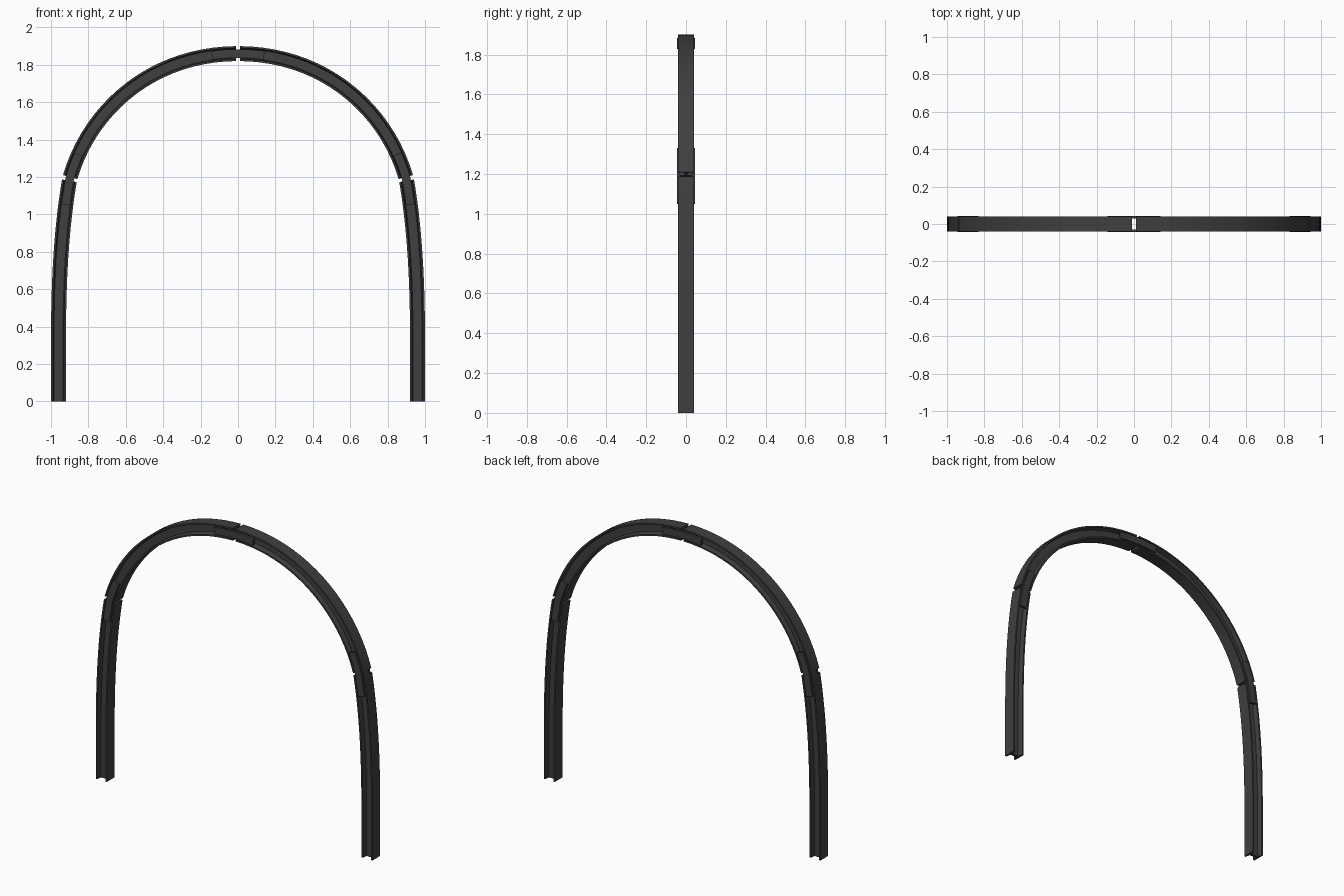
import bpy, bmesh, math
from mathutils import Vector
from mathutils.geometry import interpolate_bezier

if "Cube" in bpy.data.objects:
    bpy.data.objects.remove(bpy.data.objects["Cube"])

steel = bpy.data.materials.new("dark_steel")
steel.diffuse_color = (0.05, 0.05, 0.05, 1)
steel.use_nodes = True
steel.node_tree.nodes["Principled BSDF"].inputs["Base Color"].default_value = steel.diffuse_color

# Centre line of the arch: right half in the xz plane, mirrored to the left
def bez(p0, p1, p2, p3):
    return interpolate_bezier(*[Vector((x, 0, z)) for x, z in (p0, p1, p2, p3)], 120)

lower = [Vector((0.96, 0, 0))] + bez((0.96, 0.3), (0.96, 0.6), (0.95, 0.9), (0.90, 1.19))
upper = bez((0.90, 1.19), (0.80, 1.55), (0.47, 1.86), (0, 1.86))
half = lower + upper[1:]
line = half + [Vector((-p.x, 0, p.z)) for p in reversed(half[:-1])]
dist = [0.0]
for a, b in zip(line, line[1:]):
    dist.append(dist[-1] + (b - a).length)
TOTAL = dist[-1]
JOINT = dist[len(lower) - 1]
JOINTS = (JOINT, TOTAL / 2, TOTAL - JOINT)

def point(s):
    s = min(max(s, 0), TOTAL)
    i = 0
    while i < len(dist) - 2 and dist[i + 1] < s:
        i += 1
    return line[i].lerp(line[i + 1], (s - dist[i]) / (dist[i + 1] - dist[i]))

# Sweep a closed (depth, y) profile along part of the centre line
def sweep(name, profile, s0, s1, n):
    bm = bmesh.new()
    rings = []
    for k in range(n + 1):
        s = s0 + (s1 - s0) * k / n
        t = (point(s + 0.01) - point(s - 0.01)).normalized()
        out = Vector((t.z, 0, -t.x))
        c = point(s)
        rings.append([bm.verts.new(c + out * d + Vector((0, y, 0))) for d, y in profile])
    m = len(profile)
    for a, b in zip(rings, rings[1:]):
        for j in range(m):
            bm.faces.new((a[j], a[(j + 1) % m], b[(j + 1) % m], b[j]))
    bm.faces.new(rings[0])
    bm.faces.new(rings[-1])
    bmesh.ops.recalc_face_normals(bm, faces=bm.faces)
    me = bpy.data.meshes.new(name)
    bm.to_mesh(me)
    bm.free()
    me.materials.append(steel)
    ob = bpy.data.objects.new(name, me)
    bpy.context.collection.objects.link(ob)
    bpy.context.view_layer.objects.active = ob
    ob.select_set(True)
    bpy.ops.object.shade_smooth_by_angle(angle=math.radians(25))
    ob.select_set(False)

# I-beam section with tapered flanges
quarter = [(0.04, 0.04), (0.030, 0.04), (0.024, 0.008)]
beam = quarter + [(-d, y) for d, y in reversed(quarter)]
beam += [(-d, -y) for d, y in quarter] + [(d, -y) for d, y in reversed(quarter)]

# Four beam segments separated by small gaps
GAP = 0.01
cuts = [-GAP, *JOINTS, TOTAL + GAP]
names = ("right_leg", "right_crown", "left_crown", "left_leg")
for name, a, b in zip(names, cuts, cuts[1:]):
    sweep(name, beam, a + GAP, b - GAP, 20)

# Pairs of splice plates bridging every joint
for label, s in zip(("right", "top", "left"), JOINTS):
    for side, sign in (("front", -1), ("back", 1)):
        plate = [(d, sign * y) for d, y in
                 ((0.023, 0.029), (0.023, 0.044), (-0.023, 0.044), (-0.023, 0.029))]
        sweep(f"{label}_{side}_splice_plate", plate, s - 0.14, s + 0.14, 8)
